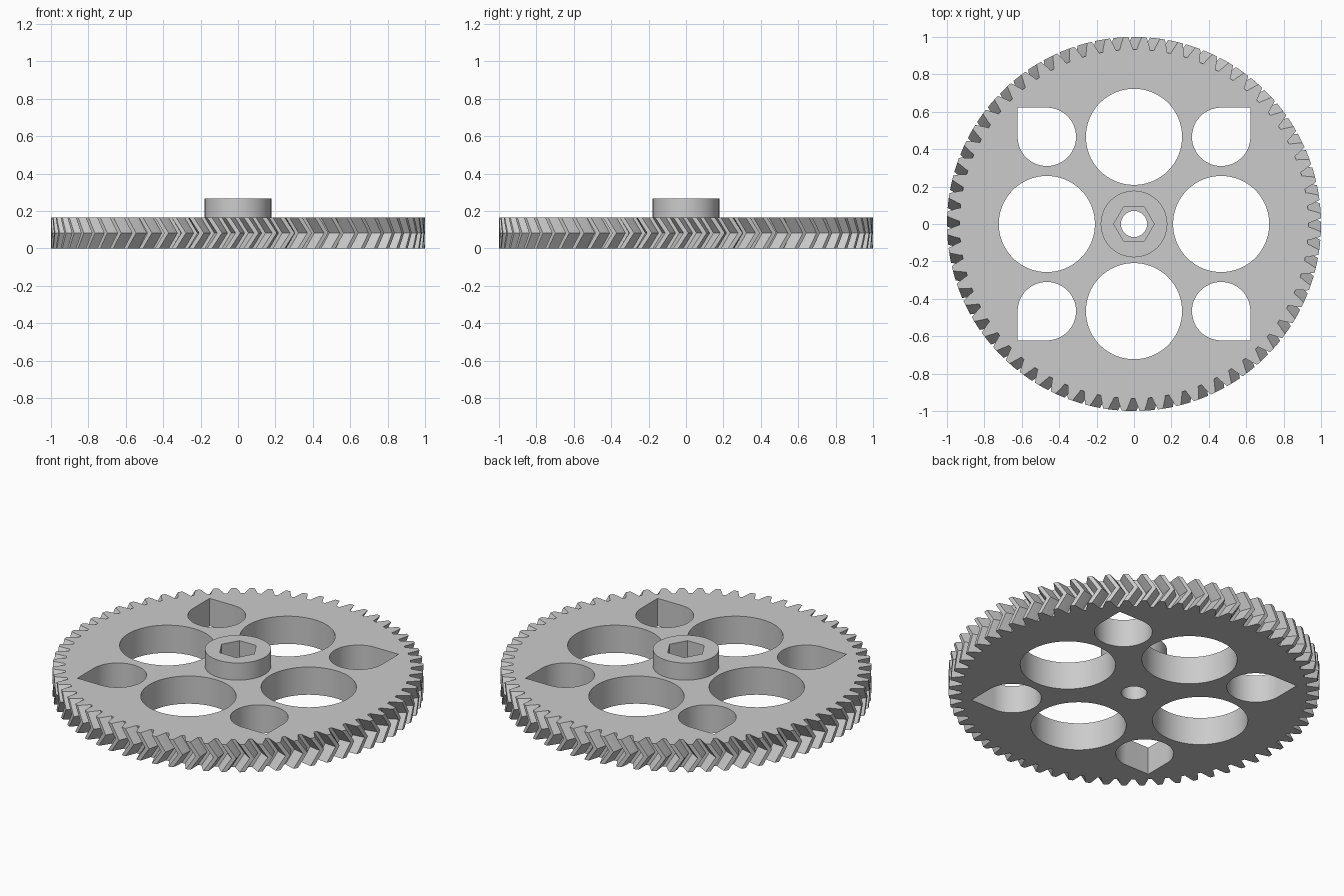
import bpy, bmesh
from math import pi, tau, sin, cos, radians

if "Cube" in bpy.data.objects:
    bpy.data.objects.remove(bpy.data.objects["Cube"], do_unlink=True)

TEETH = 64
PITCH = tau / TEETH
THICK = 0.165          # gear disc thickness
TOP = 0.267            # top of the hub
TWIST = radians(200) / TEETH

grey = bpy.data.materials.new("plain_grey")
grey.use_nodes = True
grey.diffuse_color = (0.6, 0.6, 0.6, 1)
grey.node_tree.nodes["Principled BSDF"].inputs["Base Color"].default_value = (0.6, 0.6, 0.6, 1)


def loft(name, rings):
    """Solid skinned through rings of equal point count, capped at both ends."""
    bm = bmesh.new()
    loops = [[bm.verts.new(p) for p in ring] for ring in rings]
    n = len(loops[0])
    for low, high in zip(loops, loops[1:]):
        for i in range(n):
            j = (i + 1) % n
            bm.faces.new((low[i], low[j], high[j], high[i]))
    bm.faces.new(loops[0][::-1])
    bm.faces.new(loops[-1])
    mesh = bpy.data.meshes.new(name)
    bm.to_mesh(mesh)
    bm.free()
    mesh.materials.append(grey)
    obj = bpy.data.objects.new(name, mesh)
    bpy.context.collection.objects.link(obj)
    return obj


def prism(name, outline, z0, z1):
    return loft(name, [[(x, y, z) for x, y in outline] for z in (z0, z1)])


def circle(cx, cy, r, n=96, start=0.0, sweep=tau):
    return [(cx + r * cos(start + sweep * i / n), cy + r * sin(start + sweep * i / n))
            for i in range(n)]


def combine(target, tool, operation):
    """Apply a boolean and discard the helper solid."""
    tool.hide_render = True
    mod = target.modifiers.new(operation.lower(), "BOOLEAN")
    mod.operation = operation
    mod.solver = "EXACT"
    mod.object = tool
    bpy.context.view_layer.objects.active = target
    bpy.ops.object.modifier_apply(modifier=mod.name)
    bpy.data.objects.remove(tool, do_unlink=True)


# Tooth flank: radius and half width as a fraction of the pitch
flank = [(0.933, 0.39), (0.952, 0.325), (0.97, 0.25), (0.986, 0.19), (1.0, 0.13)]
tooth = [(r, -w) for r, w in flank] + [(r, w) for r, w in reversed(flank)]


def gear_ring(z):
    turn = -TWIST * abs(2 * z / THICK - 1)
    ring = []
    for k in range(TEETH):
        for r, w in tooth:
            a = (k + w) * PITCH + turn
            ring.append((r * cos(a), r * sin(a), z))
    return ring


# Herringbone disc: the twist reverses at mid height
gear = loft("herringbone_gear", [gear_ring(THICK * i / 4) for i in range(5)])

# Raised hub
combine(gear, prism("hub", circle(0, 0, 0.178), 0.08, TOP), "UNION")

# Shaft bore and hexagonal nut pocket
combine(gear, prism("bore_cutter", circle(0, 0, 0.07, 64), -0.1, 0.4), "DIFFERENCE")
combine(gear, prism("nut_cutter", circle(0, 0, 0.108, 6), 0.16, 0.4), "DIFFERENCE")

# Four round windows, and four teardrop windows pointing outward
OFFSET, SMALL = 0.466, 0.156
for k in range(4):
    a = k * pi / 2
    round_hole = circle(OFFSET * cos(a), OFFSET * sin(a), 0.257)
    combine(gear, prism("round_cutter", round_hole, -0.1, 0.4), "DIFFERENCE")

    d = a + pi / 4
    sx, sy = (1 if cos(d) > 0 else -1), (1 if sin(d) > 0 else -1)
    cx, cy = sx * OFFSET, sy * OFFSET
    drop = circle(cx, cy, SMALL, 72, d + pi / 4, 1.5 * pi)
    end = d - pi / 4
    drop.append((cx + SMALL * cos(end), cy + SMALL * sin(end)))
    drop.append((cx + sx * SMALL, cy + sy * SMALL))
    combine(gear, prism("teardrop_cutter", drop, -0.1, 0.4), "DIFFERENCE")

# Smooth curved walls, keep corners crisp
bpy.ops.object.select_all(action="DESELECT")
gear.select_set(True)
bpy.context.view_layer.objects.active = gear
bpy.ops.object.shade_smooth_by_angle(angle=radians(25))
